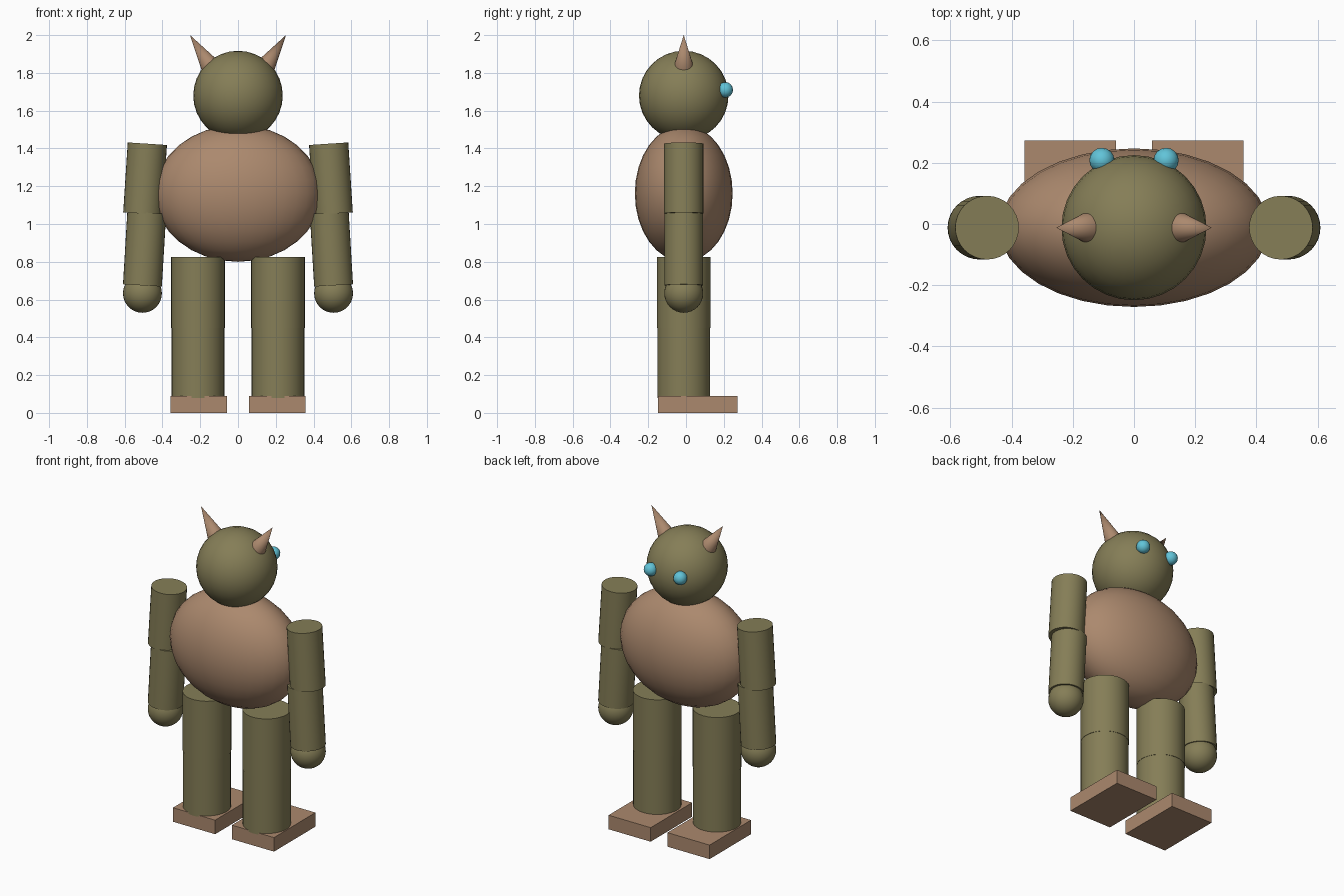
import bpy, math
from mathutils import Vector

if "Cube" in bpy.data.objects:
    bpy.data.objects.remove(bpy.data.objects["Cube"])

YC = -0.012  # shared depth centre of body, head and limbs


def material(name, rgb):
    m = bpy.data.materials.new(name)
    m.diffuse_color = (*rgb, 1)
    m.use_nodes = True
    m.node_tree.nodes["Principled BSDF"].inputs["Base Color"].default_value = m.diffuse_color
    return m


OLIVE = material("olive", (0.235, 0.208, 0.095))
BROWN = material("tan_brown", (0.41, 0.25, 0.155))
BLUE = material("light_blue", (0.12, 0.55, 0.69))


def finish(name, mat, smooth=True):
    ob = bpy.context.object
    ob.name = name
    ob.data.materials.append(mat)
    if smooth:
        bpy.ops.object.shade_smooth_by_angle(angle=math.radians(40))
    return ob


def ball(name, mat, loc, size, seg=32, rings=16):
    bpy.ops.mesh.primitive_uv_sphere_add(segments=seg, ring_count=rings, radius=1, location=loc)
    bpy.context.object.scale = size
    bpy.ops.object.transform_apply(location=False, rotation=False, scale=True)
    return finish(name, mat)


def rod(name, mat, start, end, r1, r2):
    """Cylinder or cone running from start to end."""
    a, b = Vector(start), Vector(end)
    rot = (b - a).to_track_quat('Z', 'Y').to_euler()
    bpy.ops.mesh.primitive_cone_add(vertices=32, radius1=r1, radius2=r2, depth=(b - a).length,
                                    location=(a + b) / 2, rotation=rot)
    return finish(name, mat)


# Torso and head
ball("torso", BROWN, (0, YC, 1.162), (0.441, 0.259, 0.362))
ball("head", OLIVE, (0, YC, 1.68), (0.237, 0.237, 0.237))

for s, side in ((-1, "left"), (1, "right")):
    # Horns and eyes
    rod(f"horn_{side}", BROWN, (s * 0.15, YC, 1.84), (s * 0.254, YC, 2.0), 0.05, 0)
    ball(f"eye_{side}", BLUE, (s * 0.105, 0.208, 1.71), (0.041, 0.041, 0.041), 16, 8)
    # Arms
    rod(f"upper_arm_{side}", OLIVE, (s * 0.504, YC, 1.055), (s * 0.480, YC, 1.425), 0.104, 0.104)
    rod(f"lower_arm_{side}", OLIVE, (s * 0.506, YC, 0.675), (s * 0.483, YC, 1.06), 0.103, 0.103)
    ball(f"hand_{side}", OLIVE, (s * 0.506, YC, 0.633), (0.103, 0.103, 0.103))
    # Legs
    rod(f"upper_leg_{side}", OLIVE, (s * 0.212, YC, 0.45), (s * 0.212, YC, 0.826), 0.142, 0.142)
    rod(f"lower_leg_{side}", OLIVE, (s * 0.212, YC, 0.08), (s * 0.212, YC, 0.455), 0.140, 0.140)
    # Feet
    bpy.ops.mesh.primitive_cube_add(size=1, location=(s * 0.209, 0.063, 0.045))
    bpy.context.object.scale = (0.299, 0.42, 0.09)
    bpy.ops.object.transform_apply(location=False, rotation=False, scale=True)
    finish(f"foot_{side}", BROWN, smooth=False)
